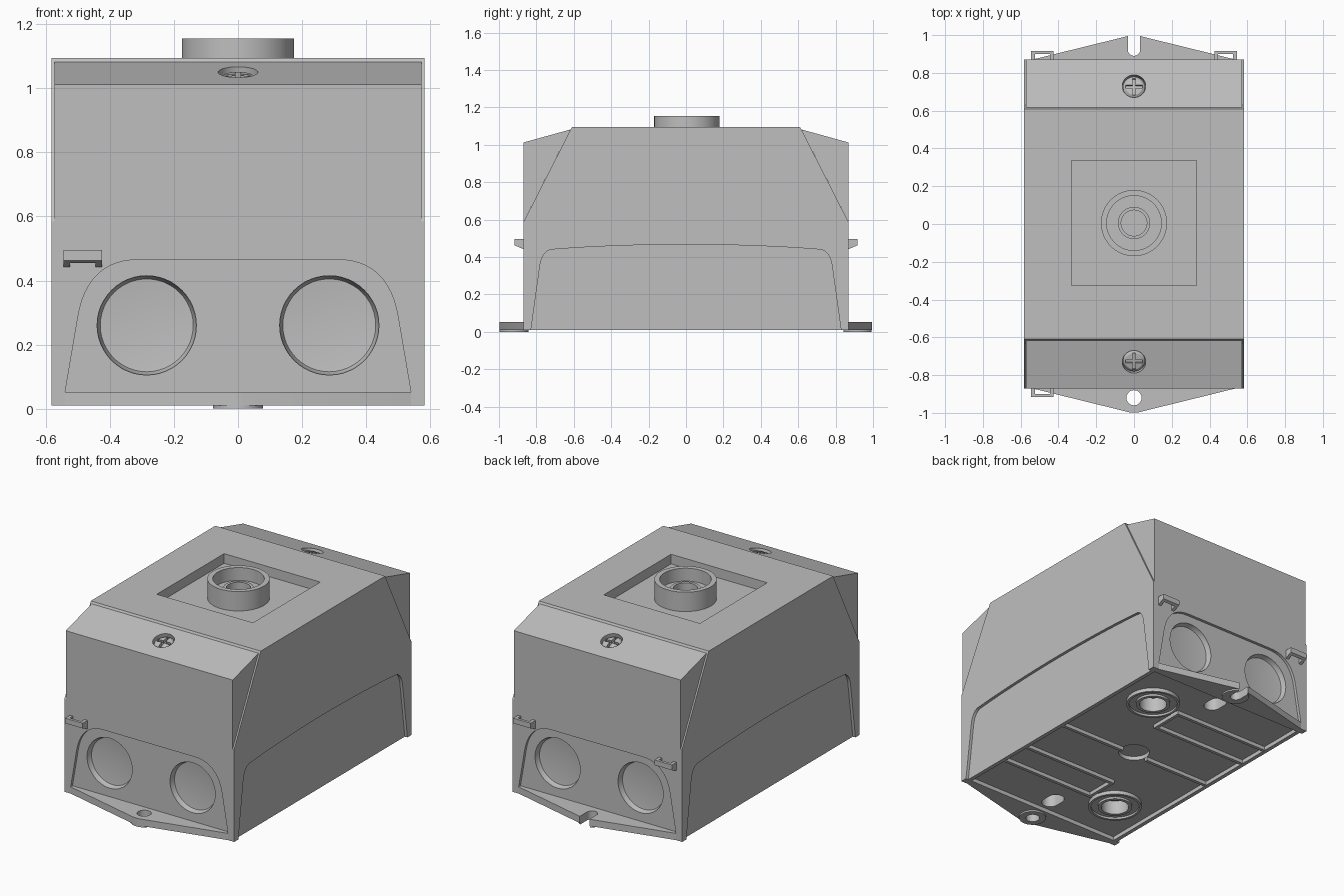
import bpy, bmesh, math
from mathutils import Matrix, Vector

if "Cube" in bpy.data.objects:
    bpy.data.objects.remove(bpy.data.objects["Cube"], do_unlink=True)

grey = bpy.data.materials.new("light grey plastic")
grey.use_nodes = True
grey.diffuse_color = (0.52, 0.52, 0.52, 1)
grey.node_tree.nodes["Principled BSDF"].inputs["Base Color"].default_value = (0.52, 0.52, 0.52, 1)


def finish(name, bm):
    bmesh.ops.recalc_face_normals(bm, faces=bm.faces)
    mesh = bpy.data.meshes.new(name)
    bm.to_mesh(mesh)
    bm.free()
    mesh.materials.append(grey)
    obj = bpy.data.objects.new(name, mesh)
    bpy.context.scene.collection.objects.link(obj)
    return obj


def prism(name, pts, axis, lo, hi):
    """Extrude a flat outline along x, y or z."""
    place = {"x": lambda a, b, t: (t, a, b),
             "y": lambda a, b, t: (a, t, b),
             "z": lambda a, b, t: (a, b, t)}[axis]
    bm = bmesh.new()
    ends = [[bm.verts.new(place(a, b, t)) for a, b in pts] for t in (lo, hi)]
    for ring in ends:
        bm.faces.new(ring)
    n = len(pts)
    for i in range(n):
        j = (i + 1) % n
        bm.faces.new((ends[0][i], ends[0][j], ends[1][j], ends[1][i]))
    return finish(name, bm)


def box(name, x0, x1, y0, y1, z0, z1):
    return prism(name, [(x0, y0), (x1, y0), (x1, y1), (x0, y1)], "z", z0, z1)


def lathe(name, profile, matrix, steps=48):
    """Spin a closed (radius, height) profile about the local z axis."""
    bm = bmesh.new()
    verts = [bm.verts.new((r, 0, h)) for r, h in profile]
    edges = [bm.edges.new((verts[i], verts[(i + 1) % len(verts)])) for i in range(len(verts))]
    bmesh.ops.spin(bm, geom=verts + edges, cent=(0, 0, 0), axis=(0, 0, 1),
                   angle=math.tau, steps=steps)
    bmesh.ops.remove_doubles(bm, verts=bm.verts, dist=1e-5)
    bmesh.ops.dissolve_degenerate(bm, edges=bm.edges, dist=1e-5)
    bm.transform(matrix)
    return finish(name, bm)


def disc(name, r, h0, h1, matrix):
    return lathe(name, [(0, h0), (r, h0), (r, h1), (0, h1)], matrix)


def at(x, y, z):
    return Matrix.Translation((x, y, z))


def cut(obj, cutter):
    mod = obj.modifiers.new("cut", "BOOLEAN")
    mod.operation, mod.solver, mod.object = "DIFFERENCE", "EXACT", cutter
    graph = bpy.context.evaluated_depsgraph_get()
    mesh = bpy.data.meshes.new_from_object(obj.evaluated_get(graph))
    obj.modifiers.clear()
    obj.data = mesh
    bpy.data.objects.remove(cutter, do_unlink=True)


def bend(a, c, b, n=12):
    """Points on a curved corner from a to b, pulled toward c."""
    a, b, c = Vector(a), Vector(b), Vector(c)
    return [tuple(a * (1 - t) ** 2 + c * 2 * t * (1 - t) + b * t * t)
            for t in (i / n for i in range(n + 1))]


def mirrored(half):
    return half + [(-a, b) for a, b in reversed(half) if abs(a) > 1e-6]


def stadium(x, y0, y1, r, n=12):
    arc = [(r * math.cos(math.pi * i / n), r * math.sin(math.pi * i / n)) for i in range(n + 1)]
    return [(x + a, y1 - r + b) for a, b in arc] + [(x - a, y0 + r - b) for a, b in arc]


W, L, TOP, BASE = 0.583, 0.87, 1.095, 0.01

# Main housing with slanted upper ends
housing = prism("housing", mirrored([(L, BASE), (L, 0.585), (0.61, TOP)]), "x", -W, W)

# Shallow arched panels in the long sides
arch = mirrored([(0.833, -0.02)] + bend((0.78, 0.36), (0.768, 0.43), (0.72, 0.44), 8)
                + bend((0.6, 0.449), (0.3, 0.467), (0, 0.467), 6))
for s in (-1, 1):
    cut(housing, prism("side_cutter", arch, "x", s * (W - 0.018), s * (W + 0.1)))

# Arched end panels with two dished knockouts each
panel = mirrored([(0.54, 0.05)] + bend((0.5, 0.285), (0.47, 0.465), (0.31, 0.465)))
dish = [(0, 0.1), (0.155, 0.1), (0.155, -0.005), (0.145, -0.03), (0, -0.045)]
for s in (-1, 1):
    cut(housing, prism("end_cutter", panel, "y", s * (L - 0.018), s * (L + 0.1)))
    for x in (-0.285, 0.285):
        turn = Matrix.Rotation(-s * math.pi / 2, 4, "X")
        cut(housing, lathe("knockout_cutter", dish, at(x, s * (L - 0.018), 0.26) @ turn))

# Square well in the top and hollow underside
CY = 0.005
cut(housing, box("well_cutter", -0.33, 0.33, CY - 0.33, CY + 0.33, 1.035, 1.3))
cut(housing, box("base_cutter", -0.54, 0.54, -0.83, 0.83, -0.1, 0.035))
for s in (-1, 1):
    ends = sorted((s * 0.66, s * 0.81))
    cut(housing, prism("slot_cutter", stadium(0, *ends, 0.05), "z", -0.1, 0.13))
cut(housing, disc("centre_cutter", 0.09, -0.1, 0.06, at(0, 0, 0)))
for s in (-1, 1):
    cut(housing, disc("base_hole_cutter", 0.08, -0.1, 0.1, at(s * 0.3, s * 0.53, 0)))

# Collar with an inner ring, standing in the well
lathe("collar", [(0.175, 1.03), (0.175, 1.155), (0.145, 1.155), (0.145, 1.075), (0.085, 1.075),
                 (0.085, 1.1), (0.068, 1.1), (0.068, 1.045), (0, 1.045), (0, 1.03)],
      at(0, CY, 0), 64)

for s, end in ((-1, "front"), (1, "back")):
    # Sloped end cap with a sunken cross-head screw
    cap = prism(end + "_cap", [(s * L, 0.585), (s * L, 1.012), (s * 0.617, 1.082)],
                "x", -0.573, 0.573)
    tilt = at(0, s * 0.73, 1.051) @ Matrix.Rotation(-s * math.atan2(0.07, 0.253), 4, "X")
    cut(cap, disc("screw_cutter", 0.062, -0.04, 0.1, tilt))
    screw = lathe(end + "_screw", [(0, -0.05), (0.058, -0.05), (0.058, -0.022),
                                   (0.045, -0.012), (0, -0.008)], tilt, 32)
    for a, b in ((0.045, 0.008), (0.008, 0.045)):
        slot = box("cross_cutter", -a, a, -b, b, -0.03, 0.05)
        slot.data.transform(tilt)
        cut(screw, slot)

    # Pointed mounting tab, with a round hole in front and an open slot behind
    tab = prism(end + "_tab", mirrored([(0.54, s * 0.84), (0.54, s * L), (0.02, s * 0.998)]),
                "z", BASE, 0.052)
    boss = disc(end + "_tab_boss", 0.078, 0, BASE + 0.004, at(0, s * 0.92, 0))
    for part in (tab, boss):
        if s < 0:
            cut(part, disc("hole_cutter", 0.04, -0.1, 0.2, at(0, -0.92, 0)))
        else:
            cut(part, prism("notch_cutter", stadium(0, 0.89, 1.1, 0.033), "z", -0.1, 0.2))

    # Catches: an outer bar carried on two tapered legs
    for x in ((-0.485,) if s < 0 else (-0.485, 0.485)):
        side = "right" if x < 0 else "left"
        prism(f"{end}_{side}_catch_bar", [(s * 0.9, 0.495), (s * 0.917, 0.495),
              (s * 0.917, 0.463), (s * 0.9, 0.455)], "x", x - 0.06, x + 0.06)
        for k in (-0.05, 0.05):
            prism(f"{end}_{side}_catch_leg", [(s * 0.86, 0.495), (s * 0.915, 0.495),
                  (s * 0.915, 0.463), (s * 0.86, 0.437)], "x", x + k - 0.01, x + k + 0.01)

    # Ribs and ring on the underside, repeated by a half turn
    def rib(x0, x1, y0, y1):
        xs, ys = sorted((s * x0, s * x1)), sorted((s * y0, s * y1))
        box(end + "_base_rib", *xs, *ys, 0.012, 0.04)
    rib(-0.545, 0.12, 0.32, 0.34)
    rib(-0.545, 0.12, 0.52, 0.54)
    rib(0.1, 0.12, 0.34, 0.52)
    rib(-0.545, -0.09, -0.01, 0.01)
    lathe(end + "_base_ring", [(0.08, 0.04), (0.08, 0.012), (0.1, 0.012), (0.1, 0.025),
                               (0.14, 0.025), (0.14, 0.012), (0.155, 0.012), (0.155, 0.04)],
          at(s * 0.3, s * 0.53, 0))

# Smooth the round parts while keeping hard edges
bpy.ops.object.select_all(action="DESELECT")
for obj in bpy.context.scene.collection.all_objects:
    if obj.type == "MESH":
        obj.select_set(True)
        bpy.context.view_layer.objects.active = obj
bpy.ops.object.shade_smooth_by_angle(angle=math.radians(25))
